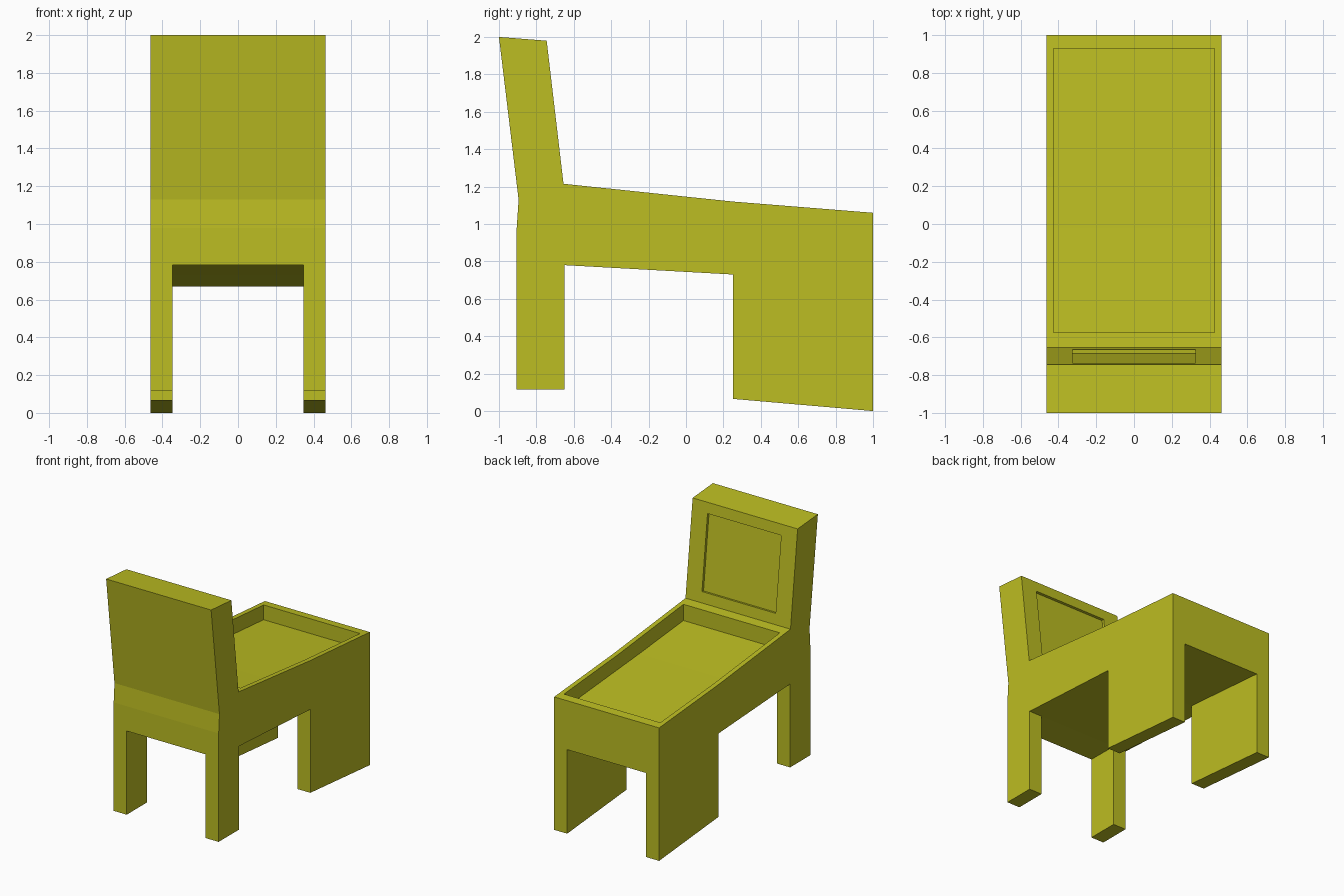
import bpy
import bmesh
from mathutils import Vector

default = bpy.data.objects.get("Cube")
if default:
    bpy.data.objects.remove(default, do_unlink=True)

olive = bpy.data.materials.new("olive_yellow")
olive.use_nodes = True
colour = (0.503, 0.509, 0.016, 1.0)
olive.diffuse_color = colour
olive.node_tree.nodes["Principled BSDF"].inputs["Base Color"].default_value = colour


def extrude_profile(name, points, half_width):
    """Solid made by sweeping a side profile of (y, z) points across x."""
    bm = bmesh.new()
    face = bm.faces.new([bm.verts.new((-half_width, y, z)) for y, z in points])
    swept = bmesh.ops.extrude_face_region(bm, geom=[face])
    verts = [v for v in swept["geom"] if isinstance(v, bmesh.types.BMVert)]
    bmesh.ops.translate(bm, verts=verts, vec=Vector((2 * half_width, 0, 0)))
    bmesh.ops.recalc_face_normals(bm, faces=bm.faces)
    mesh = bpy.data.meshes.new(name)
    bm.to_mesh(mesh)
    bm.free()
    mesh.materials.append(olive)
    obj = bpy.data.objects.new(name, mesh)
    bpy.context.scene.collection.objects.link(obj)
    return obj


def carve(target, cutter):
    """Cut the cutter out of the target, then discard the cutter."""
    cutter.hide_render = True
    mod = target.modifiers.new(cutter.name, 'BOOLEAN')
    mod.operation = 'DIFFERENCE'
    mod.solver = 'EXACT'
    mod.object = cutter
    bpy.context.view_layer.objects.active = target
    bpy.ops.object.modifier_apply(modifier=mod.name)
    bpy.data.objects.remove(cutter, do_unlink=True)


# Cabinet: leaning back panel, sloping table, narrow legs and deep side legs
cabinet = extrude_profile("table_cabinet", [
    (-1, 2), (-0.745, 1.98), (-0.655, 1.215), (0.25, 1.12), (1, 1.06),
    (1, 0), (0.25, 0.065), (0.25, 0.73), (-0.65, 0.78), (-0.65, 0.115),
    (-0.905, 0.115), (-0.905, 0.98), (-0.895, 1.13)], 0.463)

# Open channel between the left and right legs
carve(cabinet, extrude_profile("leg_channel", [
    (-1.2, 0.785), (-0.65, 0.78), (0.25, 0.73), (1.2, 0.654),
    (1.2, -0.2), (-1.2, -0.2)], 0.348))

# Sunken tray in the table top
carve(cabinet, extrude_profile("tray_recess", [
    (-0.575, 1.5), (0.93, 1.5), (0.93, 0.948), (-0.02, 1.025),
    (-0.575, 1.077)], 0.425))

# Shallow screen recess in the back panel
carve(cabinet, extrude_profile("screen_recess", [
    (-0.685, 1.298), (-0.755, 1.893), (-0.636, 1.907),
    (-0.566, 1.312)], 0.325))
